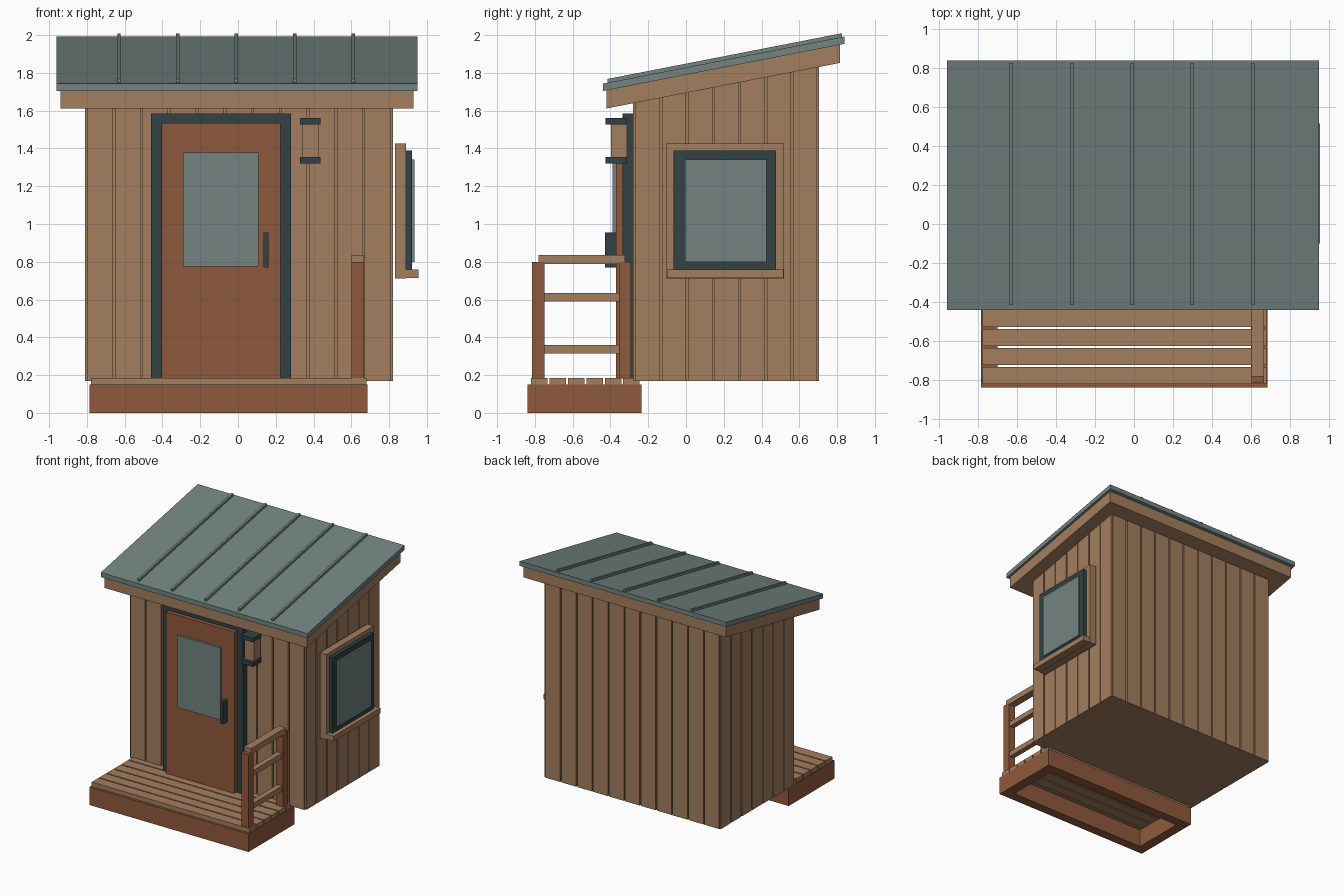
import bpy
import bmesh

cube = bpy.data.objects.get("Cube")
if cube:
    bpy.data.objects.remove(cube, do_unlink=True)

SLOPE = 0.195  # rise of the roof per unit of depth


def material(name, rgb):
    lin = [((c / 255 + 0.055) / 1.055) ** 2.4 for c in rgb] + [1.0]
    m = bpy.data.materials.new(name)
    m.use_nodes = True
    m.diffuse_color = lin
    m.node_tree.nodes["Principled BSDF"].inputs["Base Color"].default_value = lin
    return m


WOOD = material("light wood", (163, 126, 94))
RUST = material("red brown wood", (143, 90, 60))
DARK = material("dark metal", (50, 65, 67))
SAGE = material("grey green", (115, 132, 128))


def roof_line(y, z_at_front):
    """Height of a line parallel to the roof that starts at the eave."""
    return z_at_front + SLOPE * (y + 0.42)


def build(name, mat, *boxes, low=0.0, high=0.0):
    """Boxes as (x range, y range, z range); low and high slope the ends."""
    bm = bmesh.new()
    for xs, ys, zs in boxes:
        grid = {}
        for i, x in enumerate(xs):
            for j, y in enumerate(ys):
                for k, z in enumerate(zs):
                    lift = (low, high)[k] * (y + 0.42)
                    grid[i, j, k] = bm.verts.new((x, y, z + lift))
        for axis in range(3):
            for side in (0, 1):
                ring = []
                for a, b in ((0, 0), (1, 0), (1, 1), (0, 1)):
                    key = [a, b]
                    key.insert(axis, side)
                    ring.append(grid[tuple(key)])
                bm.faces.new(ring)
    bmesh.ops.recalc_face_normals(bm, faces=bm.faces)
    mesh = bpy.data.meshes.new(name)
    bm.to_mesh(mesh)
    bm.free()
    mesh.materials.append(mat)
    obj = bpy.data.objects.new(name, mesh)
    bpy.context.collection.objects.link(obj)
    return obj


def split(start, end, count, gap):
    """Equal strips between start and end, with a gap between neighbours."""
    step = (end - start) / count
    return [(start + i * step + gap / 2, start + (i + 1) * step - gap / 2)
            for i in range(count)]


# Cabin core and vertical cladding boards
FLOOR, WALL_TOP = 0.17, 1.64
wall_z = (FLOOR, WALL_TOP)
build("cabin_core", WOOD, ((-0.795, 0.805), (-0.265, 0.69), wall_z), high=SLOPE)
wide = split(-0.805, 0.812, 11, 0.011)
deep = split(-0.272, 0.70, 7, 0.011)
build("front_cladding", WOOD, *[(s, (-0.28, -0.262), wall_z) for s in wide], high=SLOPE)
build("back_cladding", WOOD, *[(s, (0.687, 0.703), wall_z) for s in wide], high=SLOPE)
build("left_cladding", WOOD, *[((0.80, 0.82), s, wall_z) for s in deep], high=SLOPE)
build("right_cladding", WOOD, *[((-0.81, -0.79), s, wall_z) for s in deep], high=SLOPE)

# Sloping roof: timber deck, metal sheet and standing seams
build("roof_deck", WOOD, ((-0.94, 0.93), (-0.42, 0.815), (1.612, 1.708)),
      low=SLOPE, high=SLOPE)
build("roof_sheet", SAGE, ((-0.96, 0.95), (-0.44, 0.84), (1.708, 1.747)),
      low=SLOPE, high=SLOPE)
seams = [-0.63 + 0.31 * i for i in range(5)]
build("roof_seams", SAGE,
      *[((x - 0.009, x + 0.009), (-0.415, 0.825), (1.74, 1.767)) for x in seams],
      low=SLOPE, high=SLOPE)

# Door with frame, glass and handle
build("door_frame", DARK,
      ((-0.46, -0.40), (-0.335, -0.27), (0.18, 1.585)),
      ((0.225, 0.28), (-0.335, -0.27), (0.18, 1.585)),
      ((-0.40, 0.225), (-0.335, -0.27), (1.53, 1.585)))
build("door", RUST, ((-0.405, 0.225), (-0.37, -0.27), (0.185, 1.535)))
build("door_glass", SAGE, ((-0.29, 0.108), (-0.388, -0.365), (0.775, 1.378)))
build("door_handle", DARK, ((0.136, 0.162), (-0.43, -0.368), (0.77, 0.955)))

# Wall lamp
build("lamp_body", WOOD, ((0.34, 0.425), (-0.398, -0.312), (1.345, 1.54)))
build("lamp_caps", DARK,
      ((0.327, 0.437), (-0.425, -0.312), (1.527, 1.56)),
      ((0.327, 0.437), (-0.425, -0.312), (1.32, 1.355)))

# Side window, stacked outward from the wall
build("window_trim", WOOD, ((0.83, 0.89), (-0.105, 0.52), (0.712, 1.425)))
build("window_frame", DARK, ((0.885, 0.921), (-0.065, 0.477), (0.75, 1.39)))
build("window_glass", SAGE, ((0.91, 0.935), (-0.005, 0.427), (0.80, 1.342)))
build("window_sill", WOOD, ((0.83, 0.955), (-0.10, 0.515), (0.714, 0.758)))

# Porch: open rim with planks on top
rim_z = (0.0, 0.15)
build("porch_rim", RUST,
      ((-0.785, 0.685), (-0.84, -0.76), rim_z),
      ((-0.785, 0.685), (-0.315, -0.235), rim_z),
      ((-0.785, -0.70), (-0.76, -0.315), rim_z),
      ((0.60, 0.685), (-0.76, -0.315), rim_z))
build("porch_planks", WOOD,
      *[((-0.778, 0.68), s, (0.15, 0.186)) for s in split(-0.825, -0.24, 6, 0.01)])

# Railing on the left end of the porch
post_x = (0.602, 0.667)
build("railing_posts", RUST,
      *[(post_x, (y - 0.033, y + 0.033), (0.185, 0.80)) for y in (-0.782, -0.323)])
build("railing_top", WOOD, (post_x, (-0.782, -0.323), (0.787, 0.836)))
build("railing_bars", WOOD,
      *[((0.612, 0.657), (-0.76, -0.345), (z, z + 0.044)) for z in (0.315, 0.59)])
